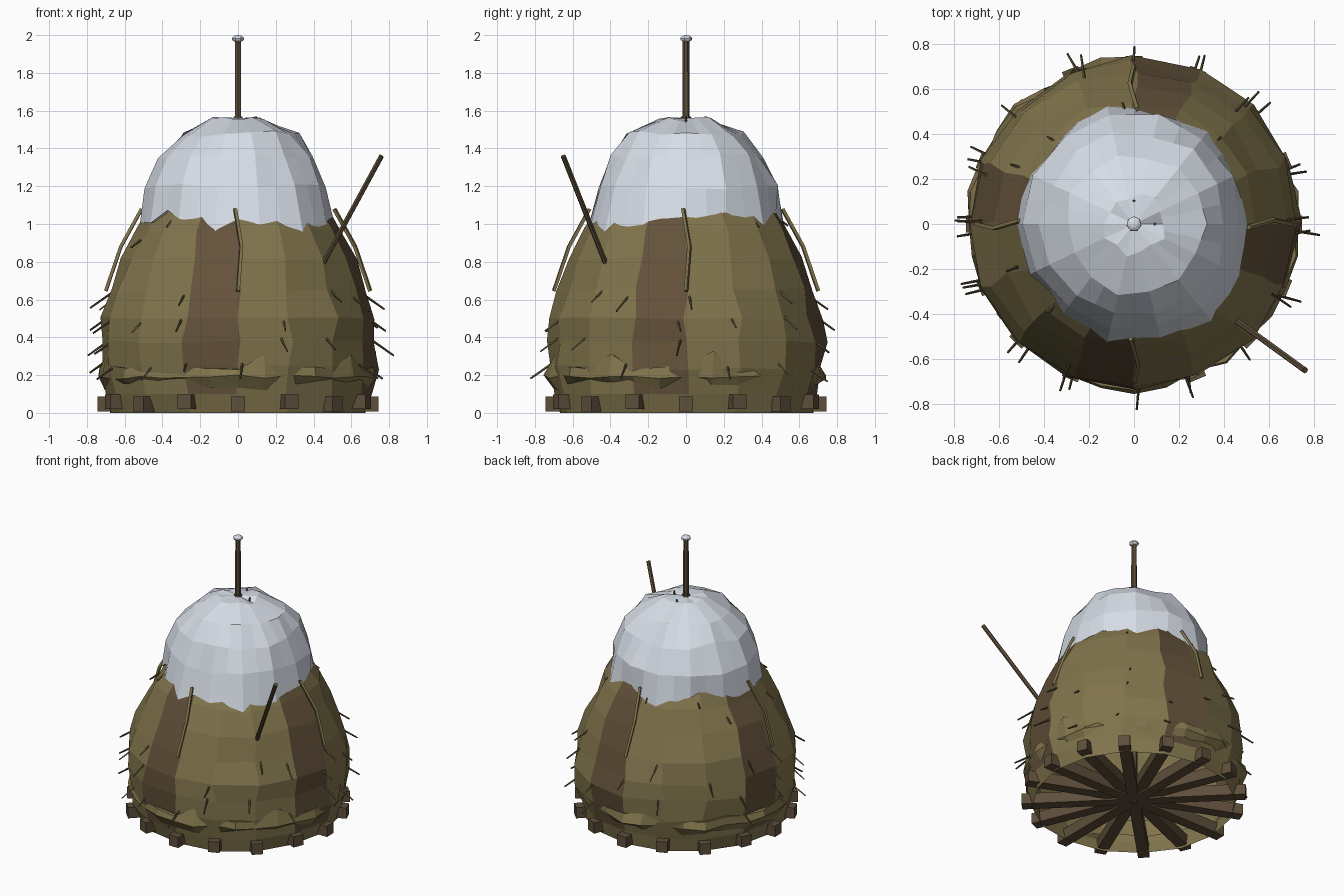
import bpy, bmesh, math, random
from mathutils import Vector

if "Cube" in bpy.data.objects:
    bpy.data.objects.remove(bpy.data.objects["Cube"])

random.seed(11)
R = random.uniform


def mat(name, c):
    m = bpy.data.materials.new(name)
    m.diffuse_color = (*c, 1)
    m.use_nodes = True
    m.node_tree.nodes["Principled BSDF"].inputs["Base Color"].default_value = m.diffuse_color
    return m


HAY = mat("olive hay", (0.222, 0.178, 0.073))
BROWN = mat("old brown hay", (0.125, 0.083, 0.043))
SNOW = mat("snow", (0.74, 0.79, 0.87))
WOOD = mat("base wood", (0.11, 0.077, 0.043))
POLE = mat("pole wood", (0.105, 0.074, 0.040))
STRAW = mat("dark straw", (0.10, 0.077, 0.038))


def finish(name, bm, mats):
    bmesh.ops.recalc_face_normals(bm, faces=bm.faces)
    me = bpy.data.meshes.new(name)
    bm.to_mesh(me)
    bm.free()
    for m in mats:
        me.materials.append(m)
    ob = bpy.data.objects.new(name, me)
    bpy.context.collection.objects.link(ob)
    return ob


def lathe(name, prof, n, mats, jitter, rule=None, closed=False):
    """Flat-faced revolved shape; jitter(ring, side) gives (dr, da, dz)."""
    bm = bmesh.new()
    rings = []
    for i, (r, z) in enumerate(prof):
        if r == 0:
            rings.append([bm.verts.new((0, 0, z))] * n)
            continue
        ring = []
        for k in range(n):
            dr, da, dz = jitter(i, k)
            a = 2 * math.pi * k / n + da
            ring.append(bm.verts.new(((r + dr) * math.cos(a), (r + dr) * math.sin(a), z + dz)))
        rings.append(ring)
    if closed:
        rings.append(rings[0])
    for i in range(len(rings) - 1):
        for k in range(n):
            j = (k + 1) % n
            vs = [rings[i][k], rings[i][j], rings[i + 1][j], rings[i + 1][k]]
            f = bm.faces.new(list(dict.fromkeys(vs)))
            if rule:
                f.material_index = rule(i, k)
    return finish(name, bm, mats)


def rod(bm, pts, r0, r1=None, n=5):
    """Tapered stick through the points."""
    r1 = r0 if r1 is None else r1
    pts = [Vector(p) for p in pts]
    d = (pts[-1] - pts[0]).normalized()
    u = d.cross(Vector((0.3, 0.2, 1)) if abs(d.z) < 0.95 else Vector((1, 0, 0))).normalized()
    v = d.cross(u)
    rings = []
    for i, p in enumerate(pts):
        r = r0 + (r1 - r0) * i / (len(pts) - 1)
        rings.append([bm.verts.new(p + r * (u * math.cos(t) + v * math.sin(t)))
                      for t in (2 * math.pi * k / n for k in range(n))])
    for a, b in zip(rings, rings[1:]):
        for k in range(n):
            bm.faces.new((a[k], a[(k + 1) % n], b[(k + 1) % n], b[k]))
    bm.faces.new(rings[0])
    bm.faces.new(rings[-1])


# hay stack: hollow below, every fourth sector is brown
hay = [(0.675, 0.0), (0.70, 0.1), (0.73, 0.24), (0.735, 0.38), (0.72, 0.5), (0.68, 0.65),
       (0.615, 0.82), (0.54, 0.97), (0.46, 1.1), (0.39, 1.25), (0.25, 1.42), (0, 1.5)]
lathe("hay_stack", hay, 16, [HAY, BROWN],
      lambda i, k: (R(-.02, .018) if i > 1 else R(-.01, .01), R(-.025, .025) if i else 0,
                    R(-.012, .012) if i > 1 else 0),
      lambda i, k: 1 if k % 4 == 3 and i >= 1 else 0)


def hay_radius(z):
    for (r0, z0), (r1, z1) in zip(hay, hay[1:]):
        if z0 <= z <= z1:
            return r0 + (r1 - r0) * (z - z0) / (z1 - z0)
    return 0.1


# ragged skirt of loose hay near the ground
lathe("hay_skirt", [(0.68, 0.13), (0.73, 0.19), (0.725, 0.24), (0.66, 0.23)], 32, [HAY],
      lambda i, k: (R(-.03, .025), 0,
                    R(0, .1) if i == 2 and k % 4 == 1 else R(-.012, .012)),
      closed=True)

# snow cap: 14 broad facets with a finer uneven lower edge
cap = [(0.46, 0.99), (0.525, 0.98), (0.48, 1.2), (0.41, 1.36), (0.305, 1.48), (0.13, 1.555), (0, 1.56)]
low = [0.02, 0.05, -0.01, 0.06, -0.03, 0.04, 0.05, 0.03, 0.04, 0.08, -0.01, 0.0, -0.08, 0.0]
fine = [R(-.035, .035) for _ in range(28)]
bulge = [[(R(-.018, .022), R(-.02, .02)) for _ in range(14)] for _ in cap]


def cap_jitter(i, k):
    h, m = k // 2, (k // 2 + 1) % 14
    if i < 2:
        dz = (low[h] if k % 2 == 0 else (low[h] + low[m]) / 2) + fine[k]
        return (-dz * 0.45 + (0 if k % 2 == 0 else -.006), 0, dz)
    (r0, z0), (r1, z1) = bulge[i][h], bulge[i][m]
    if k % 2 == 0:
        return (r0, 0, z0)
    c = math.cos(math.pi / 14)
    return ((r0 + r1) / 2 * c - cap[i][0] * (1 - c), 0, (z0 + z1) / 2)


lathe("snow_cap", cap, 28, [SNOW], cap_jitter)

# radiating base logs
bm = bmesh.new()
for k in range(16):
    a = k * math.pi / 8
    d, s = Vector((math.cos(a), math.sin(a), 0)), Vector((-math.sin(a), math.cos(a), 0))
    z0 = 0.008 + 0.012 * (k % 2)
    h = 0.038
    ends = [[bm.verts.new(d * r + s * (sx * h) + Vector((0, 0, z0 + zz)))
             for sx, zz in ((-1, 0), (1, 0), (1, .078), (-1, .078))] for r in (0, 0.745)]
    for i in range(4):
        j = (i + 1) % 4
        bm.faces.new((ends[0][i], ends[0][j], ends[1][j], ends[1][i]))
    bm.faces.new(ends[0])
    bm.faces.new(ends[1])
finish("base_logs", bm, [WOOD])

# centre pole with collar
bm = bmesh.new()
rod(bm, [(0, 0, 0.0), (0, 0, 1.98)], 0.024, 0.018, 6)
rod(bm, [(0, 0, 1.53), (0, 0, 1.57)], 0.036, 0.026, 6)
finish("centre_pole", bm, [POLE])

# snow dab on the pole
bm = bmesh.new()
bmesh.ops.create_uvsphere(bm, u_segments=7, v_segments=6, radius=0.034)
for v in bm.verts:
    v.co.z = v.co.z * 0.55 + 1.981
finish("pole_snow", bm, [SNOW])

# handle stuck in the side
bm = bmesh.new()
rod(bm, [(0.45, -0.425, 0.79), (0.76, -0.65, 1.36)], 0.014, 0.014, 6)
finish("leaning_handle", bm, [POLE])

# bent slats holding the hay on four sides
bm = bmesh.new()
for k in range(4):
    a = k * math.pi / 2
    d, s = Vector((math.cos(a), math.sin(a), 0)), Vector((-math.sin(a), math.cos(a), 0))
    rod(bm, [d * r + s * t + Vector((0, 0, z)) for r, t, z in
             ((0.51, -.015, 1.08), (0.62, .018, 0.88), (0.70, 0, 0.645))], 0.012, 0.012, 4)
finish("holding_slats", bm, [HAY])

# loose straws poking out and down
bm = bmesh.new()
for k in range(16):
    for z in (0.24, 0.36, 0.49, 0.61, 0.9, 1.0):
        if R(0, 1) < (0.5 if z < 0.8 else 0.7):
            continue
        a = (k + R(-.2, .2)) * math.pi / 8
        zz = z + R(-.02, .02)
        r = hay_radius(zz)
        L = R(.05, .1) if z < 0.8 else 0.025
        b = a + R(-.03, .03)
        rod(bm, [((r - .03) * math.cos(a), (r - .03) * math.sin(a), zz + .025),
                 ((r + L) * math.cos(b), (r + L) * math.sin(b), zz - L * .65)], 0.007, 0.005, 4)
for x, y in ((0.09, 0), (0, 0.1)):
    rod(bm, [(x, y, 1.5), (x * 1.05, y * 1.05, 1.57)], 0.008, 0.006, 4)
finish("loose_straws", bm, [STRAW])
